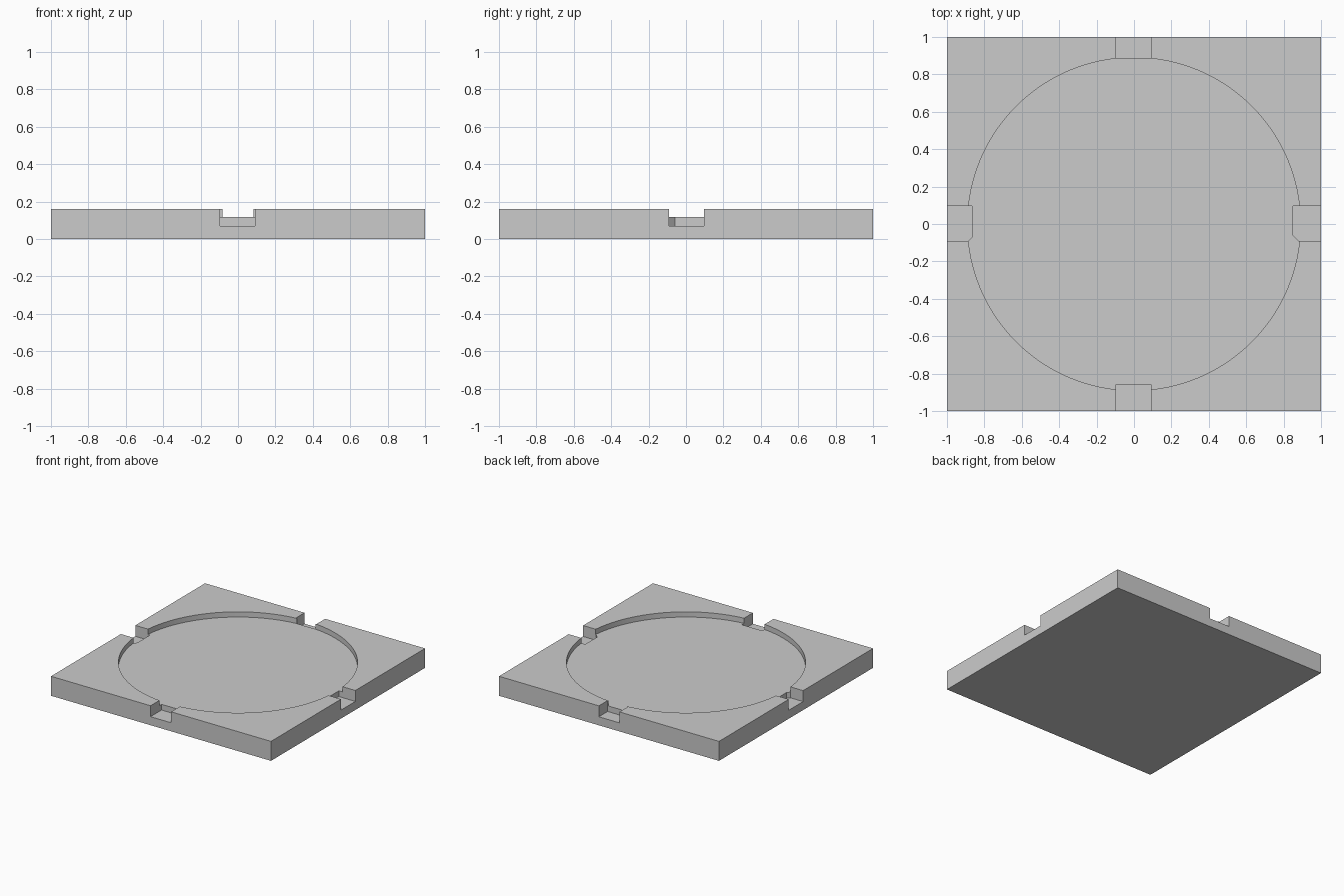
import bpy, bmesh, math

if "Cube" in bpy.data.objects:
    bpy.data.objects.remove(bpy.data.objects["Cube"])

TOP, FLOOR, NOTCH = 0.16, 0.117, 0.07
RADIUS = 0.89


def prism(name, outline, z0, z1):
    """Extrude a closed xy outline from z0 to z1."""
    bm = bmesh.new()
    face = bm.faces.new([bm.verts.new((x, y, z0)) for x, y in outline])
    ext = bmesh.ops.extrude_face_region(bm, geom=[face])["geom"]
    verts = [g for g in ext if isinstance(g, bmesh.types.BMVert)]
    bmesh.ops.translate(bm, verts=verts, vec=(0, 0, z1 - z0))
    bmesh.ops.recalc_face_normals(bm, faces=bm.faces)
    mesh = bpy.data.meshes.new(name)
    bm.to_mesh(mesh)
    bm.free()
    obj = bpy.data.objects.new(name, mesh)
    bpy.context.collection.objects.link(obj)
    return obj


def cut(target, cutter):
    """Subtract the cutter from the target and discard it."""
    cutter.hide_render = True
    mod = target.modifiers.new("cut", 'BOOLEAN')
    mod.operation, mod.solver, mod.object = 'DIFFERENCE', 'EXACT', cutter
    bpy.context.view_layer.objects.active = target
    bpy.ops.object.modifier_apply(modifier=mod.name)
    bpy.data.objects.remove(cutter)


# Square slab
base = prism("base_plate", [(-1, -1), (1, -1), (1, 1), (-1, 1)], 0, TOP)

# Shallow round recess
circle = [(RADIUS * math.cos(2 * math.pi * i / 128), RADIUS * math.sin(2 * math.pi * i / 128))
          for i in range(128)]
cut(base, prism("recess_cutter", circle, FLOOR, 0.3))

# Four edge notches, deeper than the recess; the side ones have one clipped corner
A, B, OUT = -0.095, 0.092, 1.1
notches = {
    "back": [(A, 0.886), (B, 0.886), (B, OUT), (A, OUT)],
    "front": [(A, -OUT), (B, -OUT), (B, -0.857), (A, -0.857)],
    "left": [(-OUT, -B), (-0.886, -B), (-0.865, -0.07), (-0.865, -A), (-OUT, -A)],
    "right": [(OUT, -B), (OUT, -A), (0.85, -A), (0.85, -0.06), (0.882, -B)],
}
for side, outline in notches.items():
    cut(base, prism(side + "_notch_cutter", outline, NOTCH, 0.3))

# Smooth recess wall, crisp edges
base.select_set(True)
bpy.context.view_layer.objects.active = base
bpy.ops.object.shade_smooth_by_angle(angle=math.radians(20))
